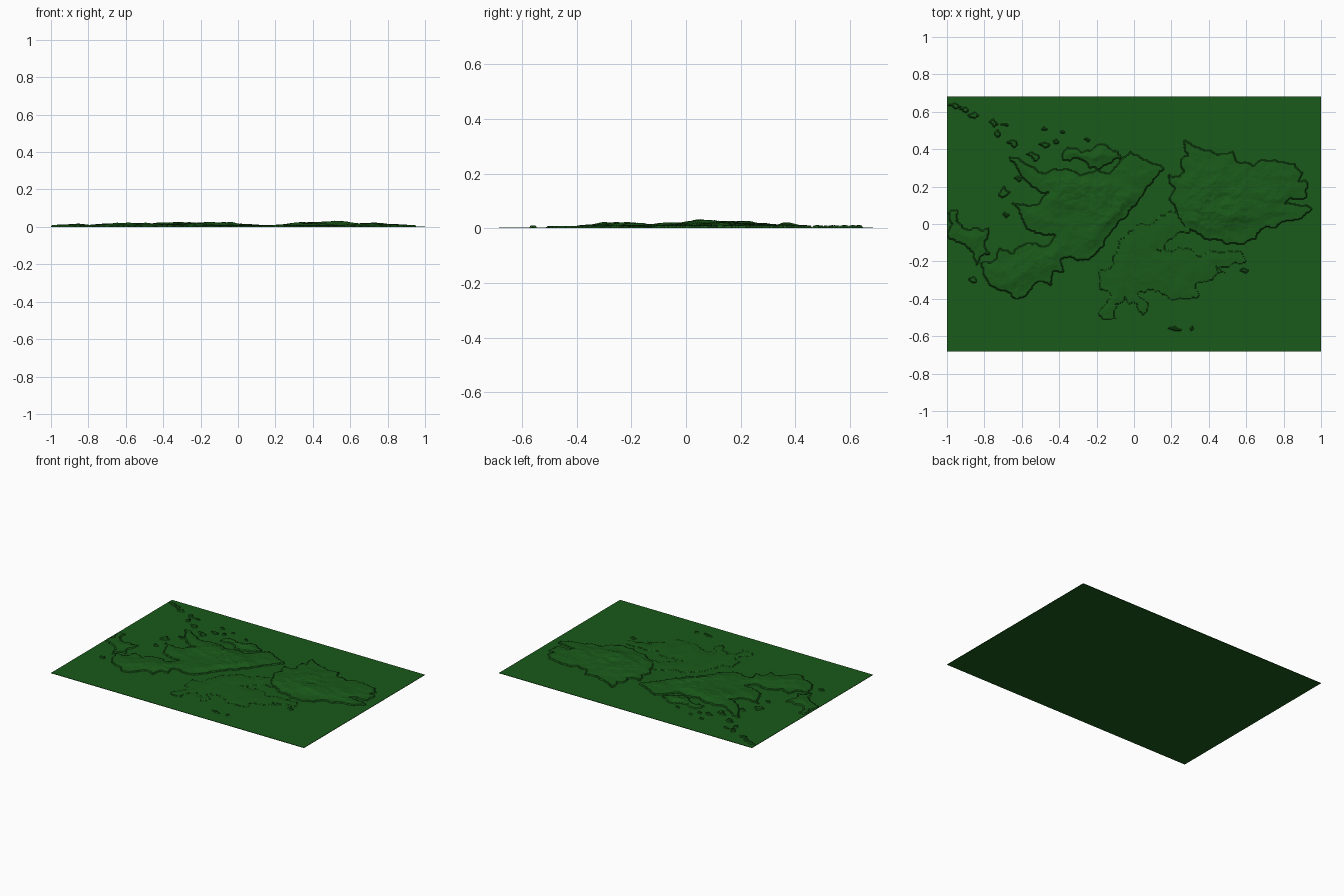
import bpy, bmesh, random
from mathutils import Vector, noise

random.seed(4)
HALF_X, HALF_Y, SEA = 1.0, 0.683, 0.003
CELL = 0.0055

green = bpy.data.materials.new("green")
green.diffuse_color = (0.01, 0.1, 0.01, 1)


def finish(bm, name):
    me = bpy.data.meshes.new(name)
    bm.to_mesh(me)
    bm.free()
    ob = bpy.data.objects.new(name, me)
    bpy.context.collection.objects.link(ob)
    me.materials.append(green)
    return ob


def rough_coast(pts, levels, amp):
    """Fractal midpoint displacement turns a simple outline into a coastline."""
    pts = [Vector(p) for p in pts]
    for _ in range(levels):
        out = []
        for a, b in zip(pts, pts[1:] + pts[:1]):
            d = b - a
            out += [a, (a + b) / 2 + Vector((-d.y, d.x)) * random.uniform(-amp, amp)]
        pts = out
    return pts


def blob(cx, cy, rx, ry):
    """Small diamond-like islet outline."""
    return [(cx - rx, cy + ry * .6), (cx, cy + ry), (cx + rx, cy - ry * .4), (cx + rx * .2, cy - ry)]


def land(name, outlines, coast, slope, top, ridges, rough, amp=0.25):
    """Relief of one land mass: raster of its outlines, raised inland and along ridges."""
    polys = [rough_coast(o, 3, amp) for o in outlines]
    nx, ny = int(2 * HALF_X / CELL), int(2 * HALF_Y / CELL)
    dist = {}
    for j in range(1, ny):
        y = -HALF_Y + j * CELL
        for poly in polys:
            xs = sorted(a.x + (y - a.y) / (b.y - a.y) * (b.x - a.x)
                        for a, b in zip(poly, poly[1:] + poly[:1]) if (a.y > y) != (b.y > y))
            for x0, x1 in zip(xs[::2], xs[1::2]):
                for i in range(max(1, int((x0 + HALF_X) / CELL) + 1),
                               min(nx - 1, int((x1 + HALF_X) / CELL)) + 1):
                    dist[i, j] = 1e3
    # distance to the coast, swept forwards and backwards
    keys = sorted(dist)
    for order, s in ((keys, -1), (keys[::-1], 1)):
        for i, j in order:
            dist[i, j] = min(dist[i, j],
                             dist.get((i + s, j), 0) + 1, dist.get((i, j + s), 0) + 1,
                             dist.get((i + s, j + s), 0) + 1.4, dist.get((i + s, j - s), 0) + 1.4)
    bm = bmesh.new()
    verts = {}

    def vert(k):
        if k not in verts:
            x, y = -HALF_X + k[0] * CELL, -HALF_Y + k[1] * CELL
            z = SEA - 0.0005
            if k in dist:
                p = Vector((x, y))
                n = noise.fractal(Vector((x * 11, y * 11, 0)), 1.0, 2.0, 4)
                d = dist[k] * CELL
                z = SEA + coast + min(d * slope, top) + n * rough * min(1, d * 25)
                for ax, ay, bx, by, h, w in ridges:
                    a, ab = Vector((ax, ay)), Vector((bx - ax, by - ay))
                    t = max(0, min(1, (p - a).dot(ab) / ab.length_squared))
                    r = (p - a - ab * t).length / w
                    z += h * max(0, 1 - r) * (0.8 + 0.5 * n) * min(1, d * 20)
                z = max(z, SEA + coast * .7)
            verts[k] = bm.verts.new((x, y, z))
        return verts[k]

    cells = {(i - a, j - b) for i, j in dist for a in (0, 1) for b in (0, 1)}
    for i, j in sorted(cells):
        bm.faces.new([vert(k) for k in ((i, j), (i + 1, j), (i + 1, j + 1), (i, j + 1))])
    return finish(bm, name)


# Sea plate
bm = bmesh.new()
bmesh.ops.create_cube(bm, size=1)
for v in bm.verts:
    v.co = (v.co.x * 2 * HALF_X, v.co.y * 2 * HALF_Y, (v.co.z + .5) * SEA)
finish(bm, "sea_plate")

# Western main island
west = [(.16, .29), (.10, .22), (.05, .16), (.01, .10), (-.05, .03), (-.10, -.02), (-.15, -.08),
        (-.2, -.15), (-.24, -.19), (-.33, -.18), (-.39, -.19), (-.38, -.26), (-.43, -.25),
        (-.44, -.33), (-.52, -.31), (-.56, -.36), (-.62, -.40), (-.68, -.36), (-.74, -.34),
        (-.8, -.28), (-.82, -.21), (-.74, -.19), (-.72, -.13), (-.65, -.16), (-.57, -.10),
        (-.48, -.12), (-.42, -.06), (-.52, -.05), (-.58, -.01), (-.61, .06), (-.65, .11),
        (-.58, .10), (-.50, .12), (-.46, .17), (-.55, .2), (-.62, .29), (-.67, .36), (-.58, .32),
        (-.48, .27), (-.38, .29), (-.29, .26), (-.2, .29), (-.13, .27), (-.08, .33),
        (-.02, .39), (.03, .36), (.08, .33)]
land("west_island", [west], .007, .07, .005,
     [(-.36, .17, -.2, .17, .012, .14), (-.05, .13, -.22, -.05, .011, .09),
      (-.45, -.2, -.65, -.28, .006, .1)], .004, .15)

# Eastern main island, mountainous northern half
east = [(.18, .27), (.21, .25), (.27, .28), (.25, .34), (.29, .37), (.27, .45), (.33, .41),
        (.41, .39), (.45, .37), (.53, .39), (.55, .33), (.63, .31), (.70, .34), (.8, .33),
        (.86, .32), (.9, .27), (.88, .23), (.93, .22), (.92, .14), (.84, .14), (.80, .11),
        (.88, .10), (.95, .08), (.90, .03), (.82, .02), (.76, -.02), (.68, -.03), (.65, -.08),
        (.57, -.11), (.5, -.11), (.43, -.08), (.36, -.06), (.3, -.03), (.25, .02),
        (.22, .09), (.19, .14), (.22, .19)]
land("east_island", [east], .007, .06, .005,
     [(.33, .06, .52, .08, .013, .13), (.55, .1, .78, .14, .007, .1),
      (.35, .2, .5, .2, .008, .12)], .004, .15)

# Low southern peninsula, joined by a narrow neck
south = [(.24, .05), (.2, .07), (.12, .03), (.05, 0), (-.03, -.04), (-.08, -.08), (-.09, -.16),
         (-.11, -.22), (-.19, -.26), (-.18, -.35), (-.13, -.37), (-.15, -.43), (-.17, -.51),
         (-.09, -.51), (-.10, -.43), (-.05, -.39), (.02, -.43), (.05, -.49), (.08, -.44),
         (.02, -.37), (.10, -.35), (.17, -.38), (.26, -.40), (.35, -.38), (.33, -.32),
         (.42, -.30), (.49, -.26), (.43, -.22), (.53, -.21), (.6, -.20), (.57, -.14),
         (.48, -.15), (.38, -.16), (.29, -.13), (.2, -.15), (.1, -.14), (.2, -.08), (.3, -.05), (.3, 0)]
land("south_peninsula", [south], .004, .05, .003, [], .002, .28)

# Large outlying islands in the west and north
land("outer_islands", [
    [(-1.0, -.06), (-.99, .06), (-.94, .08), (-.93, 0), (-.86, -.02), (-.78, -.02),
     (-.80, -.09), (-.77, -.16), (-.84, -.22), (-.88, -.13), (-.93, -.1)],
    [(-.38, .34), (-.36, .41), (-.28, .38), (-.2, .42), (-.1, .39), (-.07, .35), (-.14, .32), (-.24, .30)],
    [(-.74, .16), (-.7, .2), (-.66, .17), (-.7, .14)]],
    .006, .12, .006, [(-.3, .37, -.15, .37, .008, .06)], .003)

# Scattered islets
spots = [(-.96, .63, .035, .015), (-.91, .61, .025, .012), (-.86, .58, .03, .015), (-.75, .54, .02, .02),
         (-.69, .53, .03, .008), (-.73, .48, .015, .02), (-.48, .51, .018, .009), (-.38, .49, .015, .008),
         (-.65, .43, .03, .02), (-.54, .36, .035, .02), (-.48, .42, .03, .015), (-.42, .44, .02, .012),
         (-.62, .24, .02, .012), (-.69, .05, .025, .012), (.22, -.56, .035, .01), (.31, -.56, .01, .01),
         (.59, -.25, .02, .012), (-.86, -.30, .02, .015), (-.25, .45, .015, .01)]
land("islets", [blob(*s) for s in spots], .006, .2, .004, [], .002, .2)
